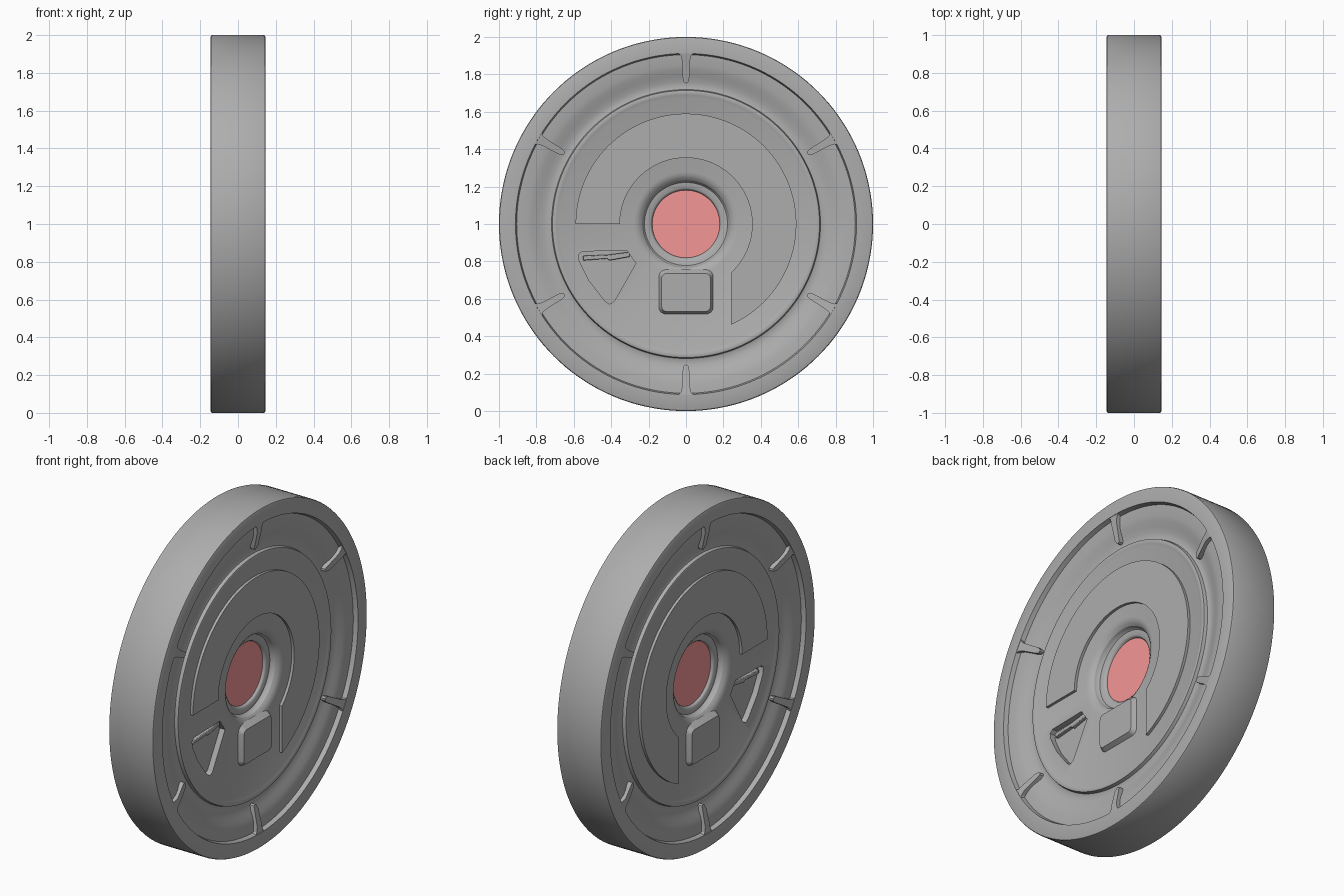
import bpy, bmesh
from math import sin, cos, pi, radians

if "Cube" in bpy.data.objects:
    bpy.data.objects.remove(bpy.data.objects["Cube"])

SEG = 144


def material(name, colour):
    m = bpy.data.materials.new(name)
    m.diffuse_color = (*colour, 1)
    m.use_nodes = True
    m.node_tree.nodes["Principled BSDF"].inputs["Base Color"].default_value = m.diffuse_color
    return m


GREY = material("dark_grey", (.42, .42, .42))
RED = material("core_red", (.91, .305, .305))


def finish(bm, name, bevel=0.0, mat=GREY):
    bmesh.ops.recalc_face_normals(bm, faces=bm.faces)
    me = bpy.data.meshes.new(name)
    bm.to_mesh(me)
    bm.free()
    me.materials.append(mat)
    ob = bpy.data.objects.new(name, me)
    bpy.context.collection.objects.link(ob)
    if bevel:
        m = ob.modifiers.new("bevel", 'BEVEL')
        m.width, m.segments, m.limit_method = bevel, 2, 'ANGLE'
        m.angle_limit = radians(35)
    return ob


def smooth(ob):
    bpy.ops.object.select_all(action='DESELECT')
    bpy.context.view_layer.objects.active = ob
    ob.select_set(True)
    bpy.ops.object.shade_smooth_by_angle(angle=radians(32))


def lathe(name, profile):
    """Spin a closed (radius, x) loop around the wheel axis."""
    bm = bmesh.new()
    rings = []
    for i in range(SEG):
        a = 2 * pi * i / SEG
        rings.append([bm.verts.new((x, r * cos(a), 1 + r * sin(a))) for r, x in profile])
    n = len(profile)
    for i in range(SEG):
        p, q = rings[i], rings[(i + 1) % SEG]
        for j in range(n):
            k = (j + 1) % n
            bm.faces.new((p[j], p[k], q[k], q[j]))
    return finish(bm, name)


def relief(name, pts, low, high, bevel=0.0, top_pts=None):
    """Outline in (y, z) raised from low to high, on both faces of the disc.
    high may be a list of heights; top_pts gives sloped sides."""
    bm = bmesh.new()
    tops = top_pts or pts
    hs = high if isinstance(high, list) else [high] * len(pts)
    n = len(pts)
    for s in (1, -1):
        a = [bm.verts.new((s * low, y, z)) for y, z in pts]
        b = [bm.verts.new((s * h, y, z)) for (y, z), h in zip(tops, hs)]
        bm.faces.new(a)
        bm.faces.new(b)
        for i in range(n):
            j = (i + 1) % n
            bm.faces.new((a[i], a[j], b[j], b[i]))
    return finish(bm, name, bevel)


def arc(r, a0, a1, n):
    return [(r * cos(radians(a0 + (a1 - a0) * i / n)),
             1 + r * sin(radians(a0 + (a1 - a0) * i / n))) for i in range(n + 1)]


# Main disc: sunken hub, flat web, soft lip, dished groove, flat outer rim
half = [(.18, .034), (.186, .046), (.192, .05), (.222, .052), (.228, .058), (.234, .08),
        (.245, .09), (.258, .098), (.278, .103), (.675, .103), (.69, .109), (.706, .112),
        (.714, .109), (.719, .09), (.735, .085), (.76, .088), (.79, .097), (.82, .109),
        (.85, .116), (.905, .119), (.912, .145), (.99, .145), (.997, .142), (1.0, .135)]
disc = lathe("disc_body", half + [(r, -x) for r, x in reversed(half)])

# Wedge shaped pocket cut into each face
wedge = [(-.575, .835), (-.555, .853), (-.315, .858), (-.30, .835), (-.268, .79),
         (-.385, .585), (-.41, .572), (-.435, .59), (-.52, .70), (-.57, .80)]
cutter = relief("pocket_cutter", wedge, .07, .2)
cutter.hide_render = True
mod = disc.modifiers.new("pocket", 'BOOLEAN')
mod.operation, mod.solver, mod.object = 'DIFFERENCE', 'EXACT', cutter
bpy.context.view_layer.objects.active = disc
bpy.ops.object.modifier_apply(modifier=mod.name)
bpy.data.objects.remove(cutter)
smooth(disc)

# Small bar lying in the pocket
smooth(relief("pocket_bar", [(-.55, .805), (-.42, .815), (-.41, .805), (-.30, .825),
                             (-.305, .85), (-.42, .835), (-.55, .83)], .06, .092, .004))

# Raised C-shaped panel
panel = arc(.59, 180, -65.8, 90) + arc(.354, -47.3, 180, 70)
smooth(relief("raised_panel", panel, .09, .119))


# Raised block under the hub, with sloped sides
def rounded(y, z0, z1, r):
    out = []
    for cy, cz, a in ((y - r, z1 - r, 0), (r - y, z1 - r, 90),
                      (r - y, z0 + r, 180), (y - r, z0 + r, 270)):
        for i in range(7):
            t = radians(a + 15 * i)
            out.append((cy + r * cos(t), cz + r * sin(t)))
    return out


smooth(relief("hub_block", rounded(.15, .515, .76, .04), .095, .13, 0,
              rounded(.13, .533, .735, .025)))

# Six ribs bridging the groove
outline = [(.915, -.042), (.90, -.027), (.87, -.021), (.775, -.017), (.757, -.011), (.75, 0),
           (.757, .011), (.775, .017), (.87, .021), (.90, .027), (.915, .042)]
heights = [.144 if r > .9 else .141 if r > .86 else .120 if r > .77 else .112 for r, t in outline]
for k in range(6):
    c, s = cos(radians(30 + 60 * k)), sin(radians(30 + 60 * k))
    pts = [(r * c - t * s, 1 + r * s + t * c) for r, t in outline]
    smooth(relief(f"rib_{k + 1}", pts, .07, heights))

# Coloured core filling the bore
bm = bmesh.new()
bmesh.ops.create_cone(bm, cap_ends=True, segments=SEG, radius1=.181, radius2=.181, depth=.07)
for v in bm.verts:
    v.co = (v.co.z, v.co.x, 1 + v.co.y)
smooth(finish(bm, "bore_core", mat=RED))
